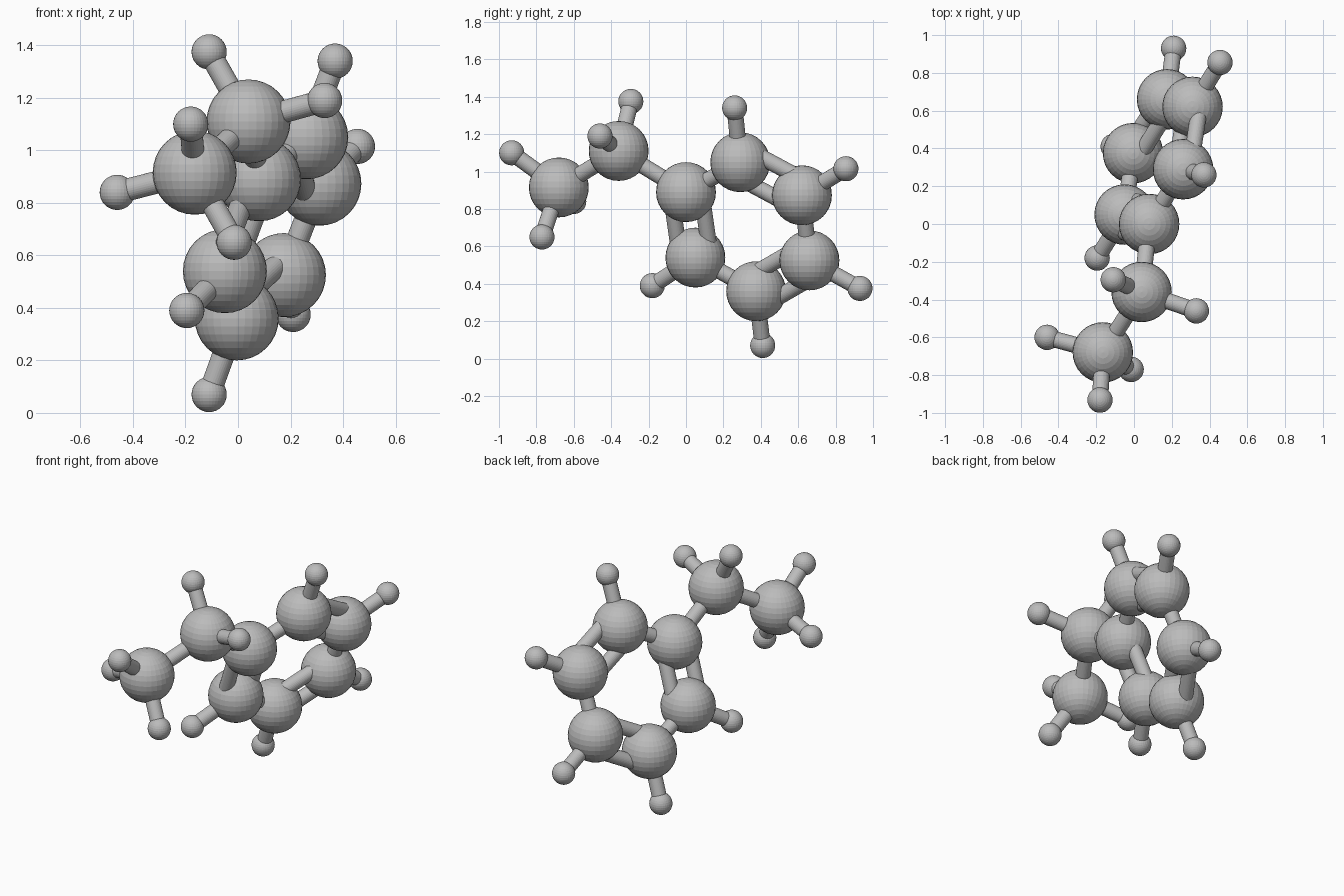
import bpy
from mathutils import Vector

cube = bpy.data.objects.get("Cube")
if cube:
    bpy.data.objects.remove(cube, do_unlink=True)

grey = bpy.data.materials.new("neutral_grey")
grey.use_nodes = True
colour = (0.5, 0.5, 0.5, 1)
grey.diffuse_color = colour
grey.node_tree.nodes["Principled BSDF"].inputs["Base Color"].default_value = colour

LARGE, SMALL, ROD, SPREAD = 0.16, 0.067, 0.043, 0.088


def finish(name):
    obj = bpy.context.object
    obj.name = name
    obj.data.materials.append(grey)


def ball(name, centre, radius):
    bpy.ops.mesh.primitive_uv_sphere_add(segments=32, ring_count=16,
                                         radius=radius, location=centre)
    finish(name)


def rod(name, a, b):
    span = b - a
    turn = span.to_track_quat('Z', 'Y').to_euler()
    bpy.ops.mesh.primitive_cylinder_add(vertices=32, radius=ROD, depth=span.length,
                                        location=(a + b) / 2, rotation=turn)
    finish(name)


# Large balls: a six-ball ring, then the two-ball tail
ring = [Vector(p) for p in (
    (0.08, 0.0, 0.89), (0.26, 0.29, 1.05), (0.31, 0.62, 0.873),
    (0.175, 0.66, 0.525), (-0.005, 0.375, 0.36), (-0.05, 0.05, 0.54))]
tail = [Vector((0.04, -0.36, 1.11)), Vector((-0.165, -0.68, 0.915))]

# Small balls, listed by the large ball that carries them
ring_tips = [(0.37, 0.26, 1.34), (0.455, 0.855, 1.015), (0.21, 0.93, 0.375),
             (-0.11, 0.41, 0.07), (-0.195, -0.18, 0.39)]
tail_tips = [[(-0.11, -0.295, 1.375), (0.33, -0.46, 1.19)],
             [(-0.46, -0.60, 0.84), (-0.18, -0.932, 1.10), (-0.015, -0.77, 0.65)]]

for i, p in enumerate(ring):
    ball(f"ring_ball_{i + 1}", p, LARGE)
for i, p in enumerate(tail):
    ball(f"tail_ball_{i + 1}", p, LARGE)

# Ring rods alternate single and double; doubles lie side by side in the ring plane
middle = sum(ring, Vector()) / len(ring)
for i, a in enumerate(ring):
    b = ring[(i + 1) % len(ring)]
    if i % 2 == 0:
        rod(f"ring_rod_{i + 1}", a, b)
        continue
    along = (b - a).normalized()
    inward = middle - (a + b) / 2
    inward = (inward - along * inward.dot(along)).normalized() * SPREAD
    rod(f"ring_rod_{i + 1}_inner", a + inward, b + inward)
    rod(f"ring_rod_{i + 1}_outer", a - inward, b - inward)

# Tail rods
rod("tail_rod_1", ring[0], tail[0])
rod("tail_rod_2", tail[0], tail[1])

# Small balls on their rods
pairs = list(zip(ring[1:], ring_tips))
pairs += [(hub, tip) for hub, tips in zip(tail, tail_tips) for tip in tips]
for i, (hub, tip) in enumerate(pairs):
    ball(f"tip_ball_{i + 1}", tip, SMALL)
    rod(f"tip_rod_{i + 1}", hub, Vector(tip))
